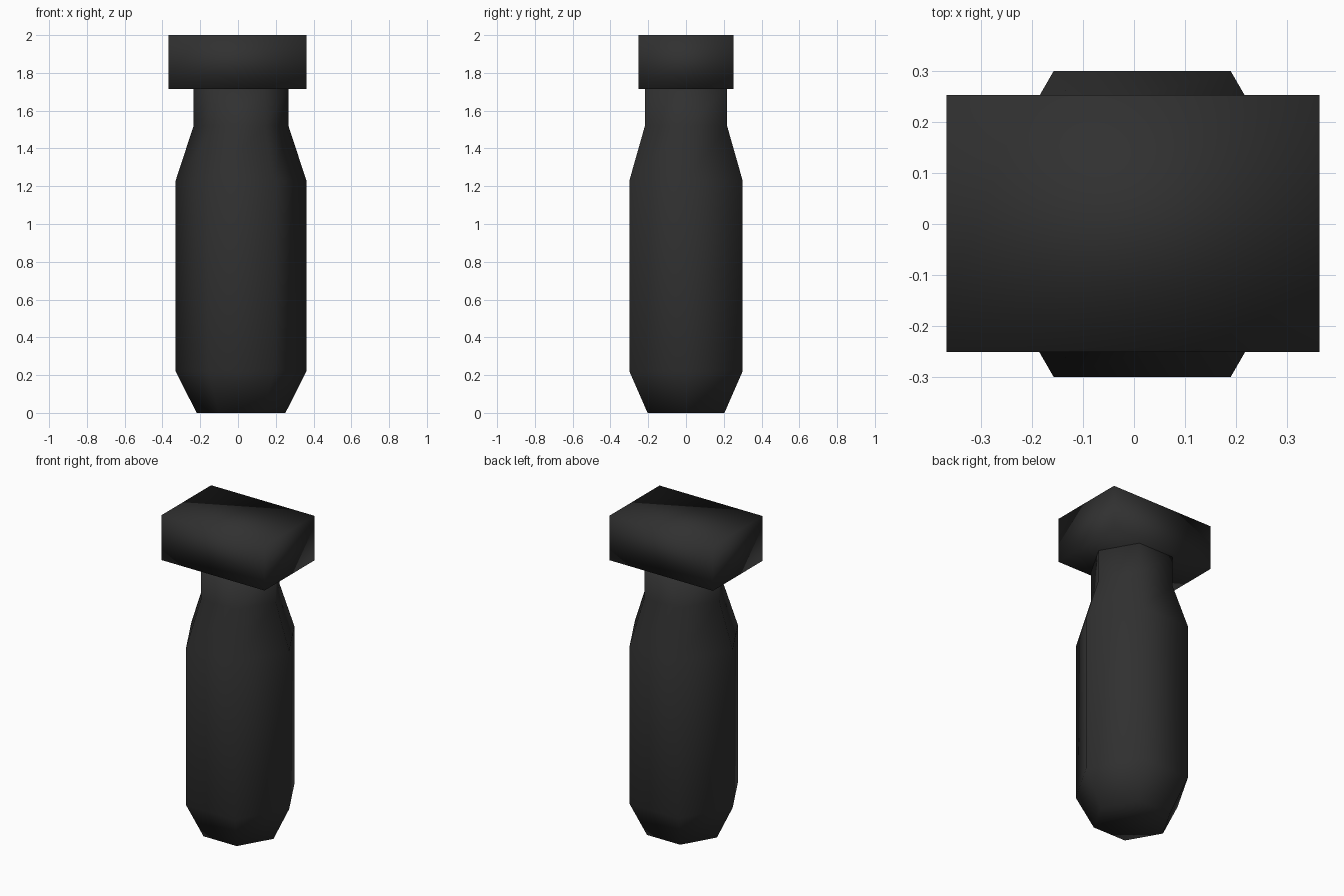
import bpy, bmesh, math

if "Cube" in bpy.data.objects:
    bpy.data.objects.remove(bpy.data.objects["Cube"])

mat = bpy.data.materials.new("matte black")
mat.diffuse_color = (0.03, 0.03, 0.03, 1)
mat.use_nodes = True
mat.node_tree.nodes["Principled BSDF"].inputs["Base Color"].default_value = mat.diffuse_color


def finish(bm, name):
    """Turn a bmesh into a smooth-shaded object."""
    bmesh.ops.recalc_face_normals(bm, faces=bm.faces)
    for f in bm.faces:
        f.smooth = True
    me = bpy.data.meshes.new(name)
    bm.to_mesh(me)
    bm.free()
    me.materials.append(mat)
    ob = bpy.data.objects.new(name, me)
    bpy.context.collection.objects.link(ob)
    return ob


# Six-sided bottle body: (radius, height) profile, corners on the x axis
SIDES, CX = 6, 0.016
profile = [(0.235, 0.0), (0.346, 0.22), (0.346, 1.23), (0.251, 1.52), (0.251, 1.72)]
bm = bmesh.new()
rings = []
for r, z in profile:
    rings.append([bm.verts.new((CX + r * math.cos(math.tau * i / SIDES),
                                r * math.sin(math.tau * i / SIDES), z))
                  for i in range(SIDES)])
for a, b in zip(rings, rings[1:]):
    for i in range(SIDES):
        j = (i + 1) % SIDES
        bm.faces.new((a[i], a[j], b[j], b[i]))
bm.faces.new(rings[0][::-1])
bm.faces.new(rings[-1])
finish(bm, "bottle_body")

# Rectangular block on top of the neck
bm = bmesh.new()
bmesh.ops.create_cube(bm, size=1)
bmesh.ops.scale(bm, verts=bm.verts, vec=(0.73, 0.503, 0.286))
bmesh.ops.translate(bm, verts=bm.verts, vec=(-0.002, 0.001, 1.857))
finish(bm, "cap_block")
